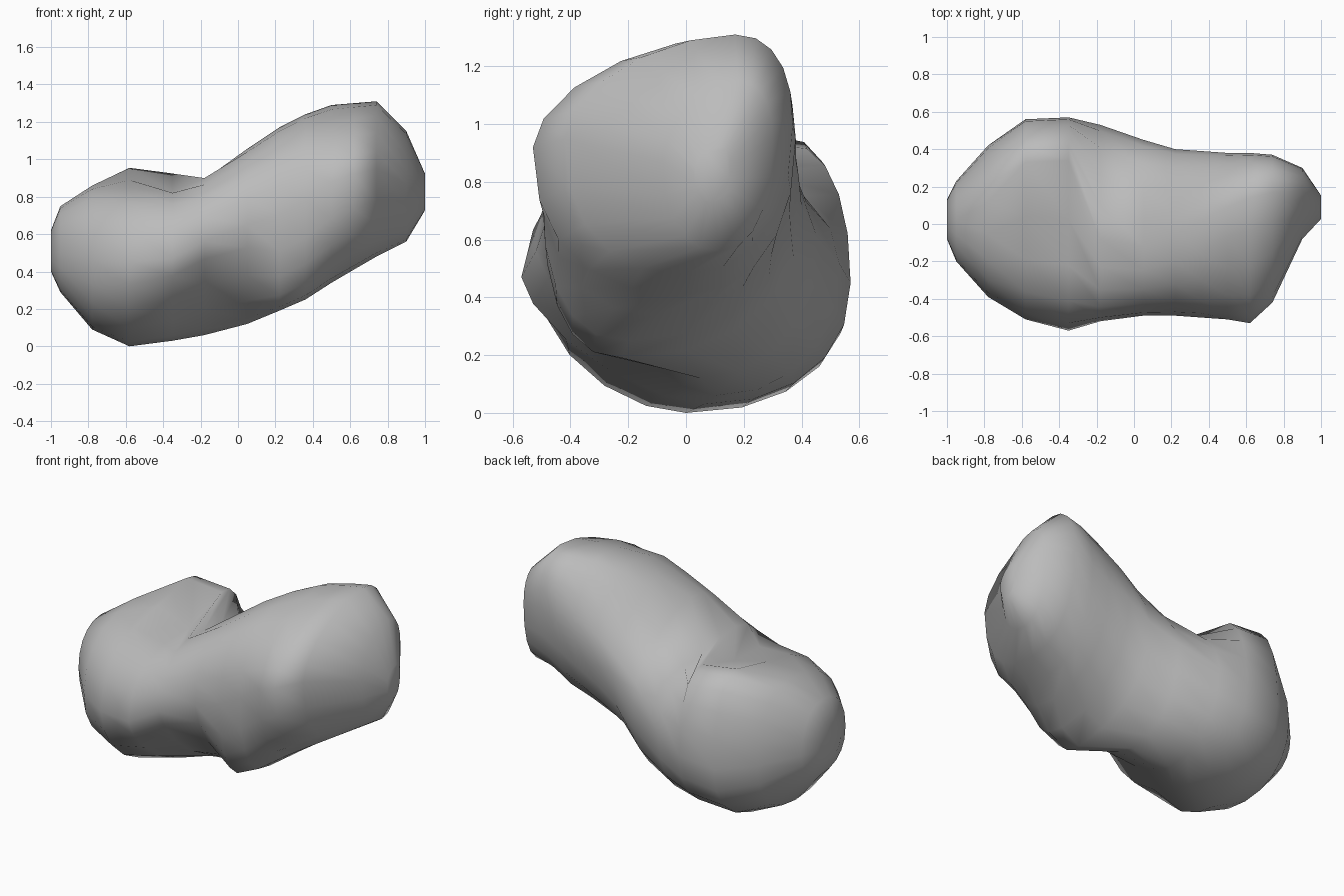
import bpy, bmesh
from math import cos, sin, pi, exp
from mathutils import Vector

cube = bpy.data.objects.get("Cube")
if cube:
    bpy.data.objects.remove(cube, do_unlink=True)

SIDES = 20
BACK_BOTTOM_ROUNDNESS = 2.2

# Cross-sections along the length:
# x, bottom z, top z, front y, back y, front z, back z, top y, bottom y,
# roundness of the lower front and of the upper back
sections = [
    (-1.0, .40, .62, -.08, .13, .50, .50, .02, .03, 2.4, 2.2),
    (-.95, .29, .75, -.20, .23, .50, .48, .02, .05, 2.4, 2.2),
    (-.78, .09, .87, -.39, .42, .46, .44, .12, .04, 2.2, 2),
    (-.58, 0, .97, -.51, .56, .45, .42, .33, 0, 1.8, 2.2),
    (-.35, .03, .95, -.57, .57, .47, .45, .34, .06, 1.5, 2.2),
    (-.18, .06, .94, -.52, .53, .56, .52, -.08, .10, 1.4, 1.9),
    (.05, .12, 1.06, -.49, .45, .65, .62, -.12, .05, 1.6, 1.7),
    (.22, .19, 1.17, -.49, .40, .70, .72, -.05, -.22, 2.4, 1.7),
    (.36, .25, 1.24, -.50, .39, .78, .82, .02, -.20, 2.4, 1.8),
    (.50, .34, 1.29, -.51, .38, .88, .88, .09, -.10, 2.3, 1.9),
    (.62, .41, 1.30, -.53, .38, .92, .95, .14, 0, 2.3, 2.1),
    (.74, .48, 1.31, -.42, .37, .95, 1, .17, 0, 2.3, 2.3),
    (.90, .56, 1.15, -.08, .30, .87, .95, .18, .12, 2.3, 2.3),
]
TIP = Vector((1.0, .08, .81))


def section_point(section, angle):
    """Point on a lopsided rounded outline made of four quarter arcs."""
    (x, low, high, front, back, front_z, back_z, top_y, bottom_y,
     low_front, high_back) = section
    c, s = cos(angle), sin(angle)
    side_y, side_z = (back, back_z) if c >= 0 else (front, front_z)
    end_y, end_z = (top_y, high) if s >= 0 else (bottom_y, low)
    high_front = 1.75 if x > .4 else 2.2
    if c >= 0:
        power = high_back if s >= 0 else BACK_BOTTOM_ROUNDNESS
    else:
        power = high_front if s >= 0 else low_front
    across = abs(c) ** (2 / power)
    rise = abs(s) ** (2 / power)
    return Vector((x, end_y + (side_y - end_y) * across,
                   side_z + (end_z - side_z) * rise))


def dent(bm, centre, radius, push):
    """Push nearby surface with a soft falloff."""
    centre, push = Vector(centre), Vector(push)
    for v in bm.verts:
        distance = (v.co - centre).length / radius
        v.co += push * exp(-distance * distance)


# Skin the cross-sections into one closed body, with a small blunt tip
bm = bmesh.new()
outlines = [[section_point(s, 2 * pi * i / SIDES) for i in range(SIDES)]
            for s in sections]
outlines.append([TIP + (p - TIP) * .33 for p in outlines[-1]])
for point in outlines[-1]:
    point.x = TIP.x
rings = [[bm.verts.new(p) for p in outline] for outline in outlines]
for ring, following in zip(rings, rings[1:]):
    for i in range(SIDES):
        j = (i + 1) % SIDES
        bm.faces.new((ring[i], ring[j], following[j], following[i]))
bm.faces.new(rings[0])
bm.faces.new(rings[-1])

# Hollow on the upper side, in front of the back ridge
dent(bm, (-.38, .03, .86), .27, (0, 0, -.11))

bmesh.ops.recalc_face_normals(bm, faces=bm.faces)
for face in bm.faces:
    face.smooth = True
mesh = bpy.data.meshes.new("rock_body")
bm.to_mesh(mesh)
bm.free()

rock = bpy.data.objects.new("rock_body", mesh)
bpy.context.collection.objects.link(rock)

# Plain grey stone
colour = (.5, .5, .5, 1)
stone = bpy.data.materials.new("grey stone")
stone.use_nodes = True
stone.diffuse_color = colour
shader = stone.node_tree.nodes["Principled BSDF"]
shader.inputs["Base Color"].default_value = colour
shader.inputs["Roughness"].default_value = .8
mesh.materials.append(stone)
